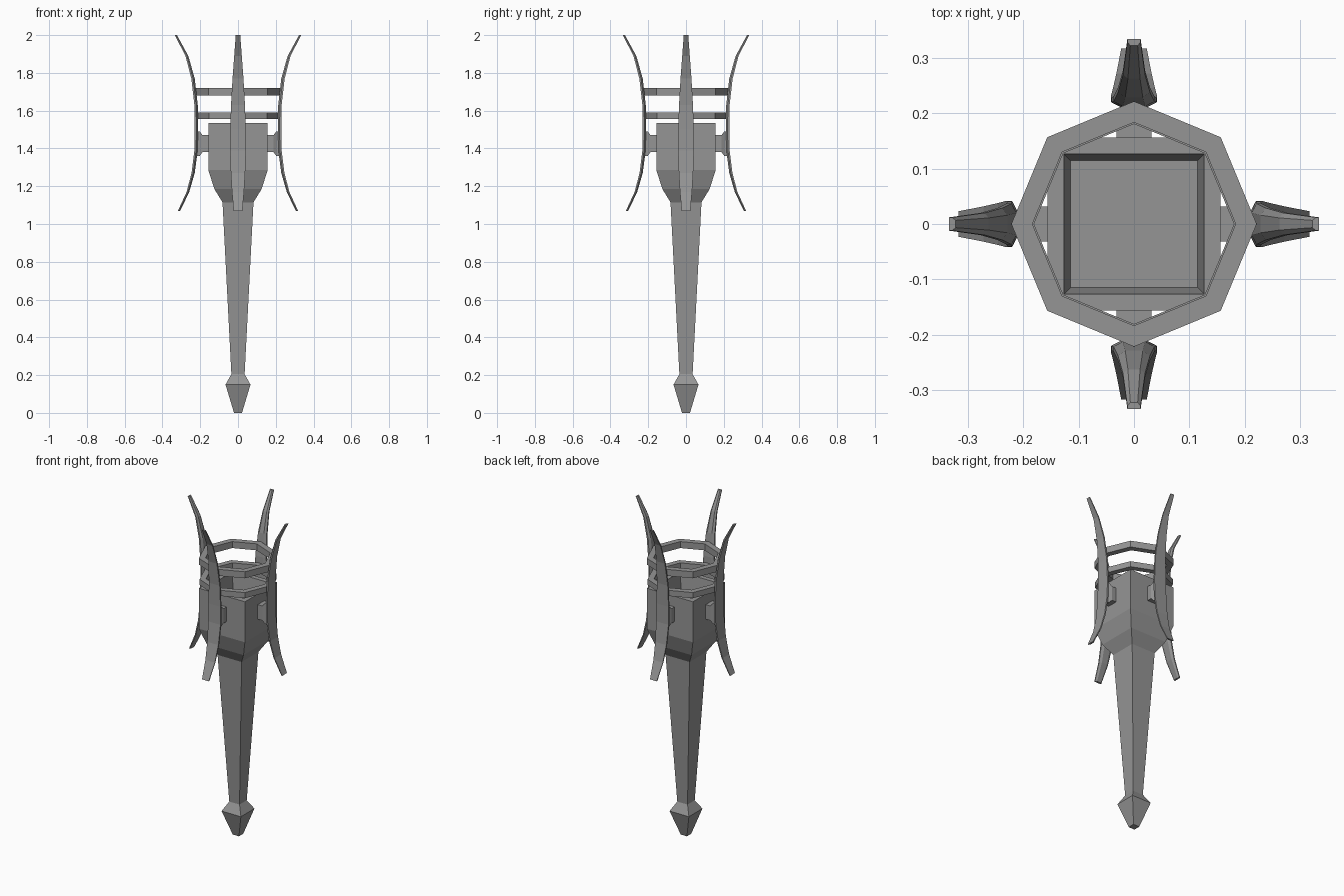
import bpy
import bmesh
import math

cube = bpy.data.objects.get("Cube")
if cube:
    bpy.data.objects.remove(cube, do_unlink=True)

metal = bpy.data.materials.new("grey_metal")
metal.use_nodes = True
GREY = (0.3, 0.3, 0.3, 1)
metal.diffuse_color = GREY
metal.node_tree.nodes["Principled BSDF"].inputs["Base Color"].default_value = GREY


def loft(name, sections, closed=False, turn=0):
    """Skin matching cross-sections; cap the ends or join them in a loop."""
    bm = bmesh.new()
    rings = [[bm.verts.new(p) for p in s] for s in sections]
    pairs = list(zip(rings, rings[1:]))
    if closed:
        pairs.append((rings[-1], rings[0]))
    else:
        bm.faces.new(rings[0])
        bm.faces.new(rings[-1])
    for a, b in pairs:
        for i in range(len(a)):
            j = (i + 1) % len(a)
            bm.faces.new((a[i], a[j], b[j], b[i]))
    bmesh.ops.recalc_face_normals(bm, faces=bm.faces)
    mesh = bpy.data.meshes.new(name)
    bm.to_mesh(mesh)
    bm.free()
    mesh.materials.append(metal)
    obj = bpy.data.objects.new(name, mesh)
    obj.rotation_euler.z = turn
    bpy.context.collection.objects.link(obj)


def polygon(radius, z, sides, start=0):
    return [(radius * math.cos(start + math.tau * i / sides),
             radius * math.sin(start + math.tau * i / sides), z) for i in range(sides)]


def square(half, z):
    return polygon(half * math.sqrt(2), z, 4, math.pi / 4)


# Square handle with pointed pommel, flared bowl and recessed floor
body = [(0.021, 0), (0.066, 0.15), (0.035, 0.205), (0.082, 1.115), (0.125, 1.185),
        (0.157, 1.285), (0.157, 1.535), (0.127, 1.535), (0.115, 1.44)]
loft("handle_and_bowl", [square(h, z) for h, z in body])

# Two octagonal hoops
for name, low, high, outer, inner in (("upper_hoop", 1.68, 1.72, 0.222, 0.184),
                                      ("lower_hoop", 1.555, 1.59, 0.218, 0.181)):
    loft(name, [polygon(r, z, 8) for r, z in
                ((outer, low), (outer, high), (inner, high), (inner, low))], closed=True)

# Curved blade: outer distance, height, half width, thickness
blade = [(0.318, 1.07, 0.023, 0.012), (0.272, 1.17, 0.032, 0.014),
         (0.246, 1.27, 0.038, 0.017), (0.231, 1.39, 0.042, 0.018),
         (0.229, 1.5, 0.041, 0.018), (0.231, 1.63, 0.037, 0.018),
         (0.247, 1.77, 0.029, 0.018), (0.278, 1.89, 0.02, 0.015),
         (0.335, 2.0, 0.012, 0.012)]
# Bracket: distance, half width, half height
bracket = [(0.15, 0.032, 0.045), (0.188, 0.032, 0.045),
           (0.203, 0.025, 0.065), (0.222, 0.025, 0.065)]

for k, side in enumerate(("left", "back", "right", "front")):
    turn = k * math.pi / 2
    loft(side + "_blade", [[(d, -w, z), (d, w, z), (d - t * 0.5, w, z),
                            (d - t, w * 0.55, z), (d - t, -w * 0.55, z),
                            (d - t * 0.5, -w, z)] for d, z, w, t in blade], turn=turn)
    loft(side + "_bracket", [[(d, -w, 1.425 - h), (d, w, 1.425 - h),
                              (d, w, 1.425 + h), (d, -w, 1.425 + h)]
                             for d, w, h in bracket], turn=turn)
